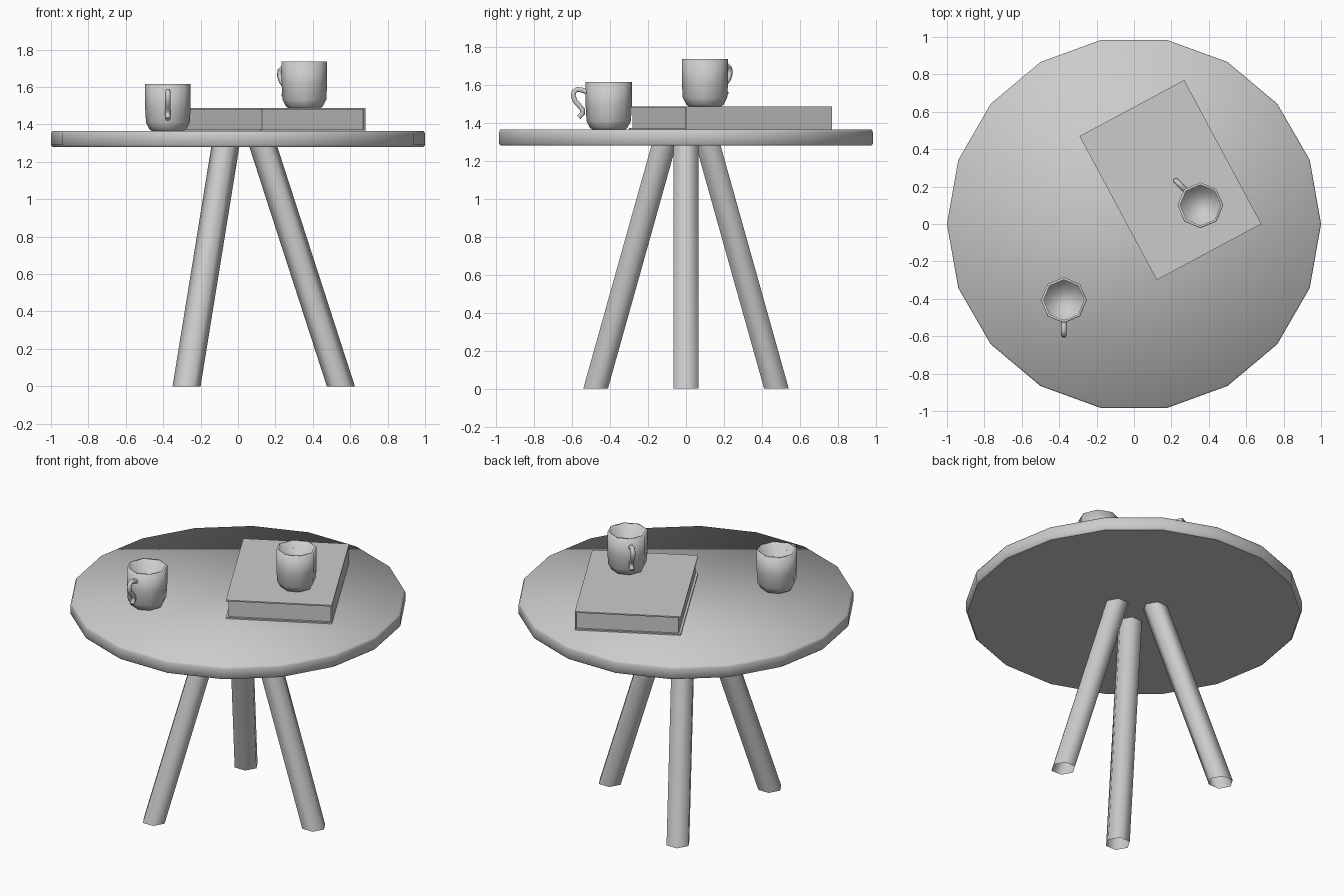
import bpy, bmesh
from math import cos, sin, pi, radians
from mathutils import Vector, Matrix

cube = bpy.data.objects.get("Cube")
if cube:
    bpy.data.objects.remove(cube, do_unlink=True)

grey = bpy.data.materials.new("plain_grey")
grey.use_nodes = True
grey.diffuse_color = (0.6, 0.6, 0.6, 1)
grey.node_tree.nodes["Principled BSDF"].inputs["Base Color"].default_value = (0.6, 0.6, 0.6, 1)


def add_object(name, bm, place=Matrix()):
    mesh = bpy.data.meshes.new(name)
    bm.to_mesh(mesh)
    bm.free()
    mesh.materials.append(grey)
    obj = bpy.data.objects.new(name, mesh)
    obj.matrix_world = place
    bpy.context.collection.objects.link(obj)
    return obj


def loft(rings, sides, cap_start=True, cap_end=True):
    """Join horizontal polygon rings, each given as (centre, radius)."""
    bm = bmesh.new()
    loops = []
    for centre, radius in rings:
        loops.append([bm.verts.new(Vector(centre) + radius * Vector(
            (cos(2 * pi * i / sides), sin(2 * pi * i / sides), 0))) for i in range(sides)])
    for low, high in zip(loops, loops[1:]):
        for i in range(sides):
            j = (i + 1) % sides
            bm.faces.new((low[i], low[j], high[j], high[i]))
    if cap_start:
        bm.faces.new(loops[0][::-1])
    if cap_end:
        bm.faces.new(loops[-1])
    for face in bm.faces:
        face.smooth = True
    return bm


# Round table top, soft above and flat below
bm = loft([((0, 0, 1.28), 0.99), ((0, 0, 1.29), 1), ((0, 0, 1.35), 1), ((0, 0, 1.365), 0.993)], 18)
for face in bm.faces:
    if face.normal.z < -0.9 or face.calc_center_median().z < 1.2801:
        face.smooth = False
        for edge in face.edges:
            edge.smooth = False
add_object("table_top", bm)

# Three splayed hexagonal legs, open at the ends
for k, name in enumerate(("left_leg", "back_right_leg", "front_right_leg")):
    out = Vector((cos(k * 2 * pi / 3), sin(k * 2 * pi / 3), 0))
    foot, top = out * 0.55, out * 0.135 + Vector((0, 0, 1.282))
    add_object(name, loft([(foot, 0.075), (top, 0.075)], 6, False, False))

# Book: two covers and a spine around an inset page block
BOOK = Matrix.Translation((0.195, 0.235, 1.365)) @ Matrix.Rotation(radians(28.2), 4, "Z")
W, L, H, T, INSET = 0.635, 0.873, 0.122, 0.008, 0.014


def book_part(name, low, high):
    low, high = Vector(low), Vector(high)
    bm = bmesh.new()
    bmesh.ops.create_cube(bm, size=1)
    bmesh.ops.scale(bm, vec=high - low, verts=bm.verts)
    bmesh.ops.translate(bm, vec=(low + high) / 2, verts=bm.verts)
    add_object(name, bm, BOOK)


x, y = W / 2, L / 2
book_part("book_bottom_cover", (-x, -y, 0), (x, y, T))
book_part("book_top_cover", (-x, -y, H - T), (x, y, H))
book_part("book_spine", (x - T, -y, T), (x, y, H - T))
book_part("book_pages", (INSET - x, INSET - y, T), (x - T, y - INSET, H - T))


# Mugs with an S-shaped handle
def mug(name, position, angle):
    place = Matrix.Translation(position) @ Matrix.Rotation(angle, 4, "Z")
    profile = [(0.085, 0), (0.098, 0.008), (0.117, 0.045), (0.122, 0.13), (0.122, 0.25),
               (0.108, 0.25), (0.106, 0.195)]
    add_object(name + "_cup", loft([((0, 0, z), r) for r, z in profile], 8), place)
    curve = bpy.data.curves.new(name + "_handle_path", "CURVE")
    curve.dimensions = "3D"
    curve.bevel_depth = 0.015
    curve.bevel_resolution = 1
    curve.use_fill_caps = True
    path = [(0.11, 0.195), (0.14, 0.208), (0.165, 0.212), (0.183, 0.2), (0.187, 0.177),
            (0.177, 0.15), (0.155, 0.125), (0.138, 0.105), (0.138, 0.085), (0.158, 0.064)]
    spline = curve.splines.new("POLY")
    spline.points.add(len(path) - 1)
    for point, (r, z) in zip(spline.points, path):
        point.co = (r, 0, z, 1)
    temp = bpy.data.objects.new(name + "_handle_path", curve)
    bm = bmesh.new()
    bm.from_mesh(bpy.data.meshes.new_from_object(temp))
    bpy.data.objects.remove(temp)
    for face in bm.faces:
        face.smooth = True
        face.material_index = 0
    add_object(name + "_handle", bm, place)


mug("front_mug", (-0.375, -0.407, 1.365), -pi / 2)
mug("book_mug", (0.355, 0.1, 1.487), 3 * pi / 4)
